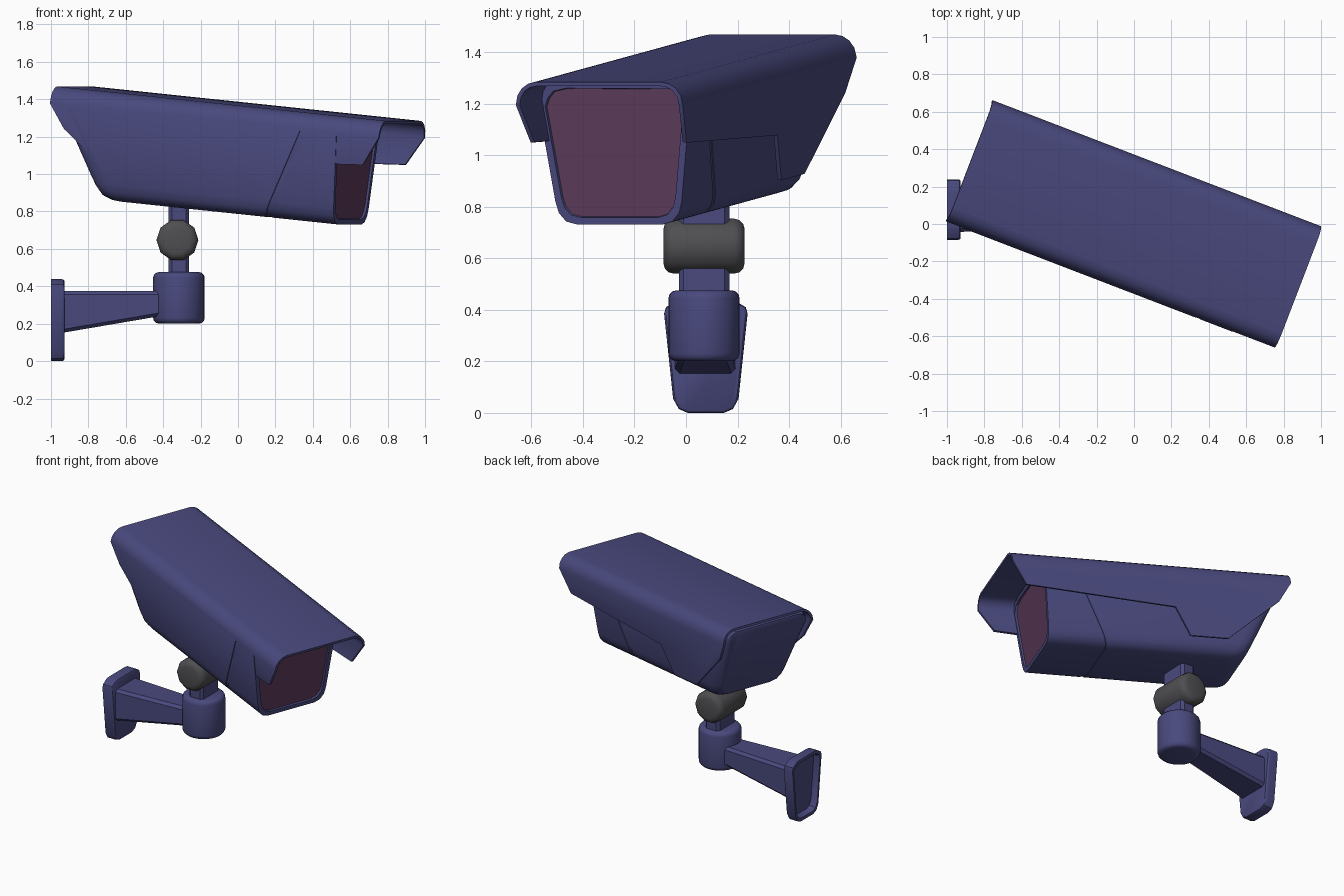
import bpy, bmesh, math
from mathutils import Matrix, Vector

if "Cube" in bpy.data.objects:
    bpy.data.objects.remove(bpy.data.objects["Cube"])


def paint(name, rgb):
    m = bpy.data.materials.new(name)
    m.diffuse_color = (*rgb, 1)
    m.use_nodes = True
    m.node_tree.nodes["Principled BSDF"].inputs["Base Color"].default_value = m.diffuse_color
    return m


INDIGO = paint("indigo", (0.067, 0.067, 0.21))
GREY = paint("dark_grey", (0.078, 0.078, 0.084))
GLASS = paint("tinted_glass", (0.115, 0.046, 0.11))

# camera frame: local x forward, y sideways, z up, origin on the hood top
AIM = (Matrix.Translation((0, 0, 1.377)) @ Matrix.Rotation(math.radians(-21), 4, 'Z')
       @ Matrix.Rotation(math.radians(5.6), 4, 'Y'))


def finish(bm, name, mat, matrix=Matrix(), angle=35, bevel=0, segs=3, thick=0):
    me = bpy.data.meshes.new(name)
    bm.transform(matrix)
    bm.to_mesh(me)
    bm.free()
    ob = bpy.data.objects.new(name, me)
    bpy.context.collection.objects.link(ob)
    me.materials.append(mat)
    bpy.ops.object.select_all(action='DESELECT')
    bpy.context.view_layer.objects.active = ob
    ob.select_set(True)
    if thick:
        s = ob.modifiers.new("shell", 'SOLIDIFY')
        s.thickness, s.offset = thick, -1
        bpy.ops.object.modifier_apply(modifier=s.name)
    if bevel:
        b = ob.modifiers.new("round", 'BEVEL')
        b.width, b.segments = bevel, segs
        b.limit_method, b.angle_limit = 'ANGLE', math.radians(50)
        bpy.ops.object.modifier_apply(modifier=b.name)
    bpy.ops.object.shade_smooth_by_angle(angle=math.radians(angle))
    return ob


def loft(rings):
    """Closed skin through equal-length rings, capped at both ends."""
    bm = bmesh.new()
    vs = [[bm.verts.new(p) for p in r] for r in rings]
    n = len(vs[0])
    for a, b in zip(vs, vs[1:]):
        for i in range(n):
            j = (i + 1) % n
            bm.faces.new((a[i], a[j], b[j], b[i]))
    bm.faces.new(vs[0])
    bm.faces.new(vs[-1])
    bmesh.ops.recalc_face_normals(bm, faces=bm.faces)
    return bm


def scaled(pts, k, c):
    return [(c[0] + (a - c[0]) * k, c[1] + (b - c[1]) * k) for a, b in pts]


# hood: rounded top strip plus two stepped flat cheeks
bm = bmesh.new()
NOSE, TAIL = 0.952, -0.94
half = [(0.26, 0), (0.293, -0.007), (0.32, -0.025), (0.339, -0.053), (0.347, -0.09)]
strip = [(-v, w) for v, w in reversed(half)] + half
front = [bm.verts.new((NOSE, v, w)) for v, w in strip]
rear = [bm.verts.new((TAIL, v, w)) for v, w in strip]
top = None
for i in range(len(strip) - 1):
    f = bm.faces.new((front[i], front[i + 1], rear[i + 1], rear[i]))
    top = f if i == len(half) - 1 else top
cheek = [(0.866, -0.245), (-0.145, -0.315), (-0.24, -0.50), (-0.495, -0.50), (-0.854, -0.22)]
for s, i in ((-1, 0), (1, -1)):
    low = [bm.verts.new((u, s * (0.347 + 0.15 * (w + 0.09)), w)) for u, w in cheek]
    bm.faces.new([front[i]] + low + [rear[i]])
bmesh.ops.recalc_face_normals(bm, faces=bm.faces)
top.normal_update()
if top.normal.z < 0:
    bmesh.ops.reverse_faces(bm, faces=bm.faces)
finish(bm, "hood", INDIGO, AIM, thick=0.016)

# body: tapered housing, sloping rounded back, seam groove, recessed front
sec = [(-0.25, -0.022), (-0.31, -0.035), (-0.336, -0.065), (-0.349, -0.10),
       (-0.290, -0.49), (-0.277, -0.535), (-0.248, -0.568), (-0.20, -0.58),
       (0.15, -0.58), (0.193, -0.568), (0.222, -0.535), (0.235, -0.49),
       (0.285, -0.09), (0.272, -0.05), (0.24, -0.025)]
MID = (-0.028, -0.295)
FRONT = 0.71


def flat(u, k=1):
    return [(u, v, w) for v, w in scaled(sec, k, MID)]


def slanted(base, slope, k=1):
    return [(base + slope * w, v, w) for v, w in scaled(sec, k, MID)]


rings = [flat(FRONT - 0.03, 0.86), flat(FRONT - 0.02, 0.89), flat(FRONT, 0.905), flat(FRONT)]
rings += [slanted(0.552 + d, 0.4, k) for d, k in
          ((0.013, 1), (0.012, 0.987), (-0.012, 0.987), (-0.013, 1))]
rings += [slanted(-0.945 + d, -0.54, k) for d, k in
          ((0.09, 1), (0.045, 0.985), (0.013, 0.945), (0, 0.88))]
finish(loft(rings), "camera_body", INDIGO, AIM)

# glass panel in the front frame
finish(loft([flat(FRONT - 0.012, 0.9), flat(FRONT - 0.025, 0.9)]), "front_glass", GLASS, AIM)


def box(name, lo, hi, bevel):
    bm = bmesh.new()
    size = Vector(hi) - Vector(lo)
    bmesh.ops.create_cube(bm, size=1, matrix=Matrix.Translation((Vector(lo) + Vector(hi)) / 2)
                          @ Matrix.Diagonal((*size, 1)))
    return finish(bm, name, INDIGO, bevel=bevel, segs=1)


def drum(name, mat, sides, r, depth, matrix, bevel):
    bm = bmesh.new()
    bmesh.ops.create_cone(bm, cap_ends=True, segments=sides, radius1=r, radius2=r, depth=depth)
    return finish(bm, name, mat, matrix, angle=50, bevel=bevel)


# post, swivel knuckle and socket
PX, PY = -0.316, 0.07
box("post", (PX - 0.055, PY - 0.098, 0.40), (PX + 0.055, PY + 0.098, 0.90), 0.018)
drum("swivel_knuckle", GREY, 10, 0.112, 0.315,
     Matrix.Translation((PX - 0.008, PY, 0.647)) @ Matrix.Rotation(math.pi / 2, 4, 'X')
     @ Matrix.Rotation(math.pi / 2, 4, 'Z'), 0.04)
drum("arm_socket", INDIGO, 24, 0.138, 0.275, Matrix.Translation((PX, PY, 0.338)), 0.03)


# tapered wall arm with chamfered edges
def arm_ring(x, hw, z0, z1, c=0.018):
    yz = [(-hw, z0 + c), (-hw + c, z0), (hw - c, z0), (hw, z0 + c),
          (hw, z1 - c), (hw - c, z1), (-hw + c, z1), (-hw, z1 - c)]
    return [(x, PY + 0.005 + y, z) for y, z in yz]


finish(loft([arm_ring(-0.935, 0.118, 0.152, 0.375), arm_ring(-0.36, 0.085, 0.25, 0.375)]),
       "wall_arm", INDIGO, angle=25)

# wall plate: rounded tapered slab with a hollow back
right = [(0.07, 0), (0.105, 0.015), (0.127, 0.055), (0.162, 0.385),
         (0.155, 0.41), (0.115, 0.434), (0.085, 0.438)]
plate = right + [(-y, z) for y, z in reversed(right)]


def plate_ring(x, k):
    return [(x, 0.077 + y, z) for y, z in scaled(plate, k, (0, 0.22))]


finish(loft([plate_ring(-0.955, 0.86), plate_ring(-1, 0.9), plate_ring(-1, 1),
             plate_ring(-0.943, 1), plate_ring(-0.932, 0.985), plate_ring(-0.927, 0.95)]),
       "wall_plate", INDIGO)
